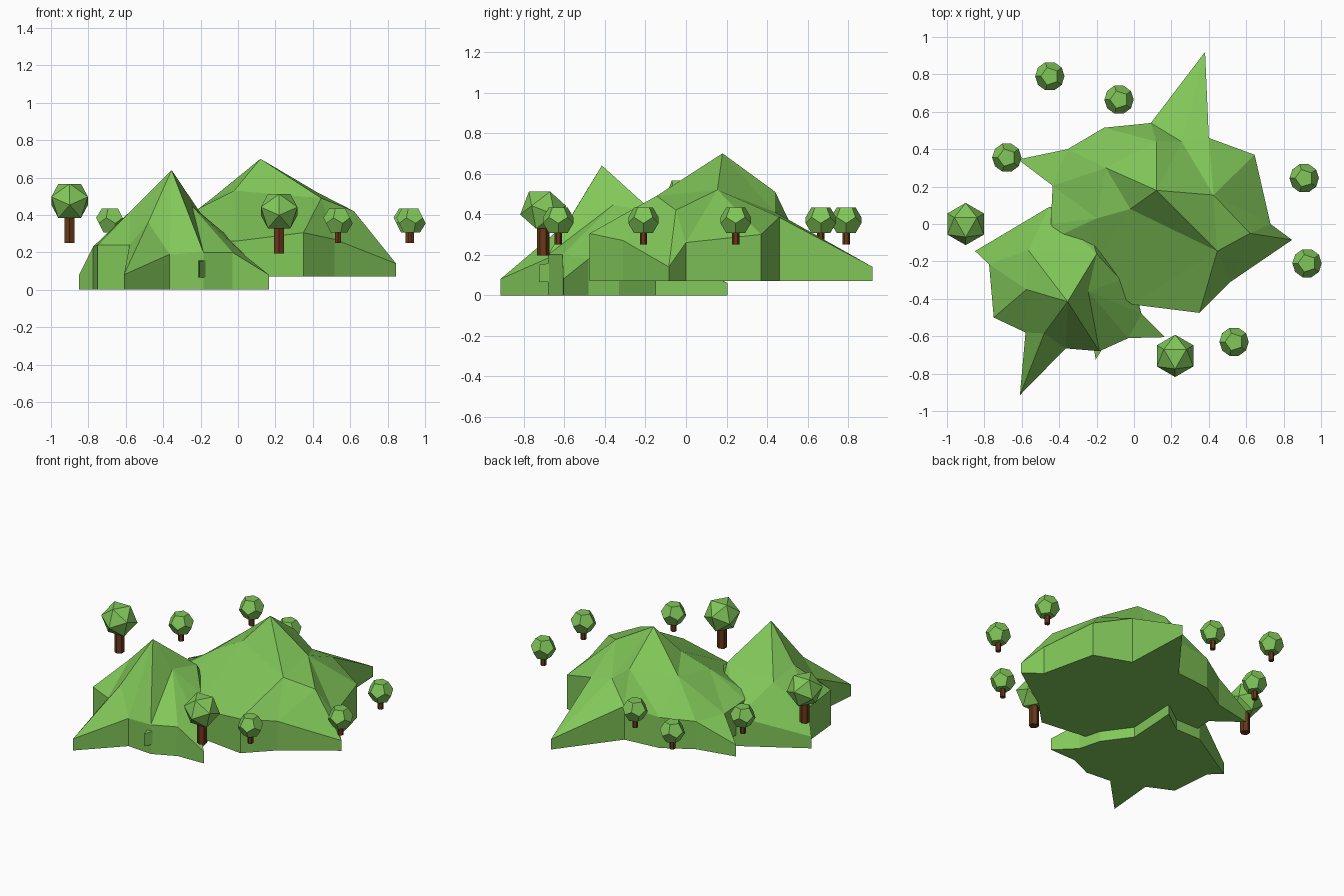
import bpy, bmesh, math
from mathutils import Vector, Matrix
from mathutils.geometry import delaunay_2d_cdt

if "Cube" in bpy.data.objects:
    bpy.data.objects.remove(bpy.data.objects["Cube"])


def material(name, rgb):
    m = bpy.data.materials.new(name)
    m.diffuse_color = (*rgb, 1)
    m.use_nodes = True
    m.node_tree.nodes["Principled BSDF"].inputs["Base Color"].default_value = m.diffuse_color
    return m


GREEN = material("leaf green", (0.22, 0.57, 0.10))
BROWN = material("bark brown", (0.14, 0.04, 0.01))


def finish(bm, name, mat):
    bmesh.ops.recalc_face_normals(bm, faces=bm.faces[:])
    me = bpy.data.meshes.new(name)
    bm.to_mesh(me)
    bm.free()
    me.materials.append(mat)
    ob = bpy.data.objects.new(name, me)
    bpy.context.collection.objects.link(ob)
    return ob


def hill(name, rim, inner, base):
    """Faceted top over a rim outline, upright walls down to a flat base."""
    pts = rim + inner
    n = len(rim)
    tris = delaunay_2d_cdt([Vector(p[:2]) for p in pts], [],
                           [list(range(n))], 1, 1e-5)[2]
    bm = bmesh.new()
    top = [bm.verts.new(p) for p in pts]
    low = [bm.verts.new((p[0], p[1], base)) for p in rim]
    for t in tris:
        bm.faces.new([top[i] for i in t])
    for i in range(n):
        j = (i + 1) % n
        bm.faces.new((low[i], low[j], top[j], top[i]))
    bm.faces.new(low[::-1])
    return finish(bm, name, GREEN)


# Large hill at the back right
hill("large_hill",
     [(.38, .92, .14), (.09, .54, .30), (-.16, .515, .28), (-.355, .40, .26),
      (-.62, .345, .15), (-.435, .205, .26), (-.445, 0, .28),
      (-.405, -.065, .30), (-.25, -.25, .27), (-.01, -.43, .26),
      (.35, -.475, .305), (.515, -.31, .27), (.845, -.085, .14),
      (.73, 0, .26), (.645, .37, .30), (.40, .46, .385)],
     [(.12, .18, .70), (.12, .44, .51), (.255, .44, .41), (.425, .155, .52),
      (.445, -.145, .49), (.62, -.05, .42), (-.02, .08, .53),
      (-.2, .03, .44), (-.15, .3, .48)], .07)

# Small hill at the front left
hill("small_hill",
     [(-.85, -.145, .08), (-.775, -.215, .23), (-.75, -.50, .24),
      (-.58, -.58, .24), (-.61, -.915, .08), (-.365, -.665, .19),
      (-.185, -.68, .20), (-.03, -.61, .20), (.165, -.605, .08),
      (.04, -.48, .18), (0, -.33, .20), (-.13, -.15, .22),
      (-.11, .205, .06), (-.27, .09, .12), (-.455, .09, .20)],
     [(-.355, -.415, .64), (-.48, -.585, .36), (-.565, -.14, .38),
      (-.575, -.35, .42), (-.245, -.36, .445), (-.2, -.16, .41),
      (-.07, -.30, .30)], 0)

# Little wedge on the front slope
hill("front_wedge",
     [(-.215, -.66, .16), (-.205, -.725, .15), (-.165, -.66, .16)], [], .065)


def ball(name, loc, r, pentagons):
    """Icosahedron with a face on top, or dodecahedron with a pentagon on top."""
    bm = bmesh.new()
    bmesh.ops.create_icosphere(bm, subdivisions=1, radius=r)
    bm.normal_update()
    if pentagons:
        centres = [f.calc_center_median().normalized() * r for f in bm.faces]
        bm.clear()
        for c in centres:
            bm.verts.new(c)
        bmesh.ops.convex_hull(bm, input=bm.verts[:])
        bmesh.ops.dissolve_limit(bm, angle_limit=0.05, verts=bm.verts[:],
                                 edges=bm.edges[:])
    else:
        bm.faces.ensure_lookup_table()
        q = bm.faces[0].normal.rotation_difference(Vector((0, 0, 1)))
        bmesh.ops.rotate(bm, matrix=q.to_matrix(), verts=bm.verts[:])
        v = max(bm.verts, key=lambda v: v.co.z).co
        spin = -math.pi / 2 - math.atan2(v.y, v.x)
        bmesh.ops.rotate(bm, matrix=Matrix.Rotation(spin, 3, 'Z'),
                         verts=bm.verts[:])
    bmesh.ops.translate(bm, vec=loc, verts=bm.verts[:])
    finish(bm, name, GREEN)


def trunk(name, x, y, z0, z1, r):
    bm = bmesh.new()
    bmesh.ops.create_cone(bm, cap_ends=True, segments=6, radius1=r, radius2=r,
                          depth=z1 - z0,
                          matrix=Matrix.Translation((x, y, (z0 + z1) / 2)))
    finish(bm, name, BROWN)


# Big trees
for i, (x, y, z) in enumerate([(-.9, 0, .25), (.22, -.705, .195)]):
    ball(f"big_tree_leaves_{i}", (x, y, z + .225), .115, False)
    trunk(f"big_tree_trunk_{i}", x, y, z, z + .16, .031)

# Small trees
for i, (x, y) in enumerate([(-.45, .79), (-.08, .665), (-.68, .355),
                            (.91, .245), (.925, -.21), (.535, -.63)]):
    ball(f"small_tree_leaves_{i}", (x, y, .37), .08, True)
    trunk(f"small_tree_trunk_{i}", x, y, .25, .32, .018)
